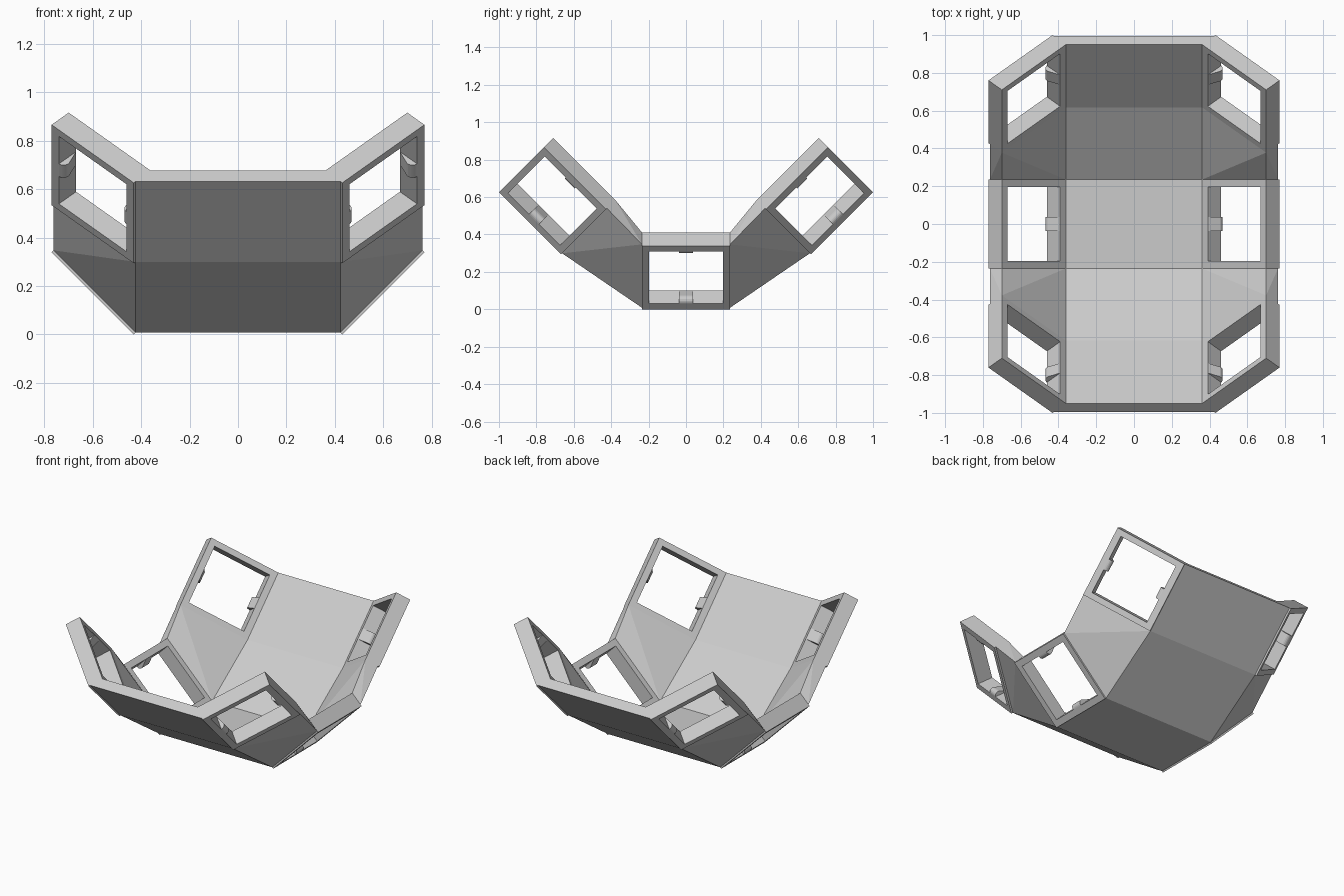
import bpy, bmesh
from math import radians, cos, sin, pi
from mathutils import Vector, Matrix

if "Cube" in bpy.data.objects:
    bpy.data.objects.remove(bpy.data.objects["Cube"])

grey = bpy.data.materials.new("plain_grey")
grey.use_nodes = True
colour = (0.6, 0.6, 0.6, 1)
grey.diffuse_color = colour
grey.node_tree.nodes["Principled BSDF"].inputs["Base Color"].default_value = colour

LENGTH, HALF, THICK = 0.48, 0.235, 0.1   # frame along slope, half width, thickness
HOLE = 0.197                             # half size of the square opening
INSET = 0.011                            # webs sit slightly inside the outer face
SIDES = {"left": 1, "right": -1}
ROWS = {"front": -1, "middle": 0, "back": 1}


def place(u, y, n, side, row):
    """Slope position u, width y and inward depth n to model space."""
    s = sin(radians(45))
    p = Vector((side * (0.431 + s * (u - n)), y, s * (u + n)))
    turn = Matrix.Rotation(radians(45 * row), 3, 'X')
    return turn @ p + Vector((0, 0.834 * row, 0.46 * abs(row)))


def finish(bm, name):
    bmesh.ops.recalc_face_normals(bm, faces=bm.faces)
    mesh = bpy.data.meshes.new(name)
    bm.to_mesh(mesh)
    bm.free()
    mesh.materials.append(grey)
    obj = bpy.data.objects.new(name, mesh)
    bpy.context.collection.objects.link(obj)
    return obj


def hull(name, points):
    bm = bmesh.new()
    for p in points:
        bm.verts.new(p)
    out = bmesh.ops.convex_hull(bm, input=bm.verts)
    loose = {v for v in out["geom_interior"] if isinstance(v, bmesh.types.BMVert)}
    bmesh.ops.delete(bm, geom=list(loose), context='VERTS')
    bmesh.ops.dissolve_limit(bm, angle_limit=radians(0.5),
                             verts=bm.verts, edges=bm.edges)
    return finish(bm, name)


def frame(name, side, row):
    """Square plate with a square opening."""
    bm = bmesh.new()
    corners = ((-1, -1), (1, -1), (1, 1), (-1, 1))
    loops = []
    for hu, hy, n in ((LENGTH / 2, HALF, 0), (LENGTH / 2, HALF, THICK),
                      (HOLE, HOLE, THICK), (HOLE, HOLE, 0)):
        loops.append([bm.verts.new(place(LENGTH / 2 + a * hu, b * hy, n, side, row))
                      for a, b in corners])
    for k in range(4):
        a, b = loops[k], loops[(k + 1) % 4]
        for i in range(4):
            j = (i + 1) % 4
            bm.faces.new((a[i], a[j], b[j], b[i]))
    finish(bm, name)


def clip(name, side, row, end):
    """Rounded retaining nub on the upper or lower edge of an opening."""
    edge, r, w, steps = LENGTH / 2 + end * HOLE, 0.027, 0.037, 20
    profile = [(edge + r * cos(2 * pi * i / steps), r + r * sin(2 * pi * i / steps))
               for i in range(steps)]
    profile += [(edge + end * d, n) for d in (0, 0.035) for n in (0.0005, THICK - 0.0005)]
    obj = hull(name, [place(u, y, n, side, row) for u, n in profile for y in (-w, w)])
    for f in obj.data.polygons:
        f.use_smooth = False


def edge_section(side, row, y):
    return [place(u, y, n, side, row) for u in (0, LENGTH) for n in (INSET, THICK)]


def floor_section(row, y):
    return [place(0, y, n, s, row) for s in SIDES.values() for n in (INSET, THICK)]


# Frames with their clips, and the floor panels between them
for row_name, row in ROWS.items():
    for side_name, side in SIDES.items():
        label = f"{row_name}_{side_name}"
        frame(label + "_frame", side, row)
        clip(label + "_lower_clip", side, row, -1)
        clip(label + "_upper_clip", side, row, 1)
    hull(row_name + "_floor_panel", floor_section(row, -HALF) + floor_section(row, HALF))

# Webs joining the middle row to the tilted end rows
for row_name in ("front", "back"):
    row = ROWS[row_name]
    near, far = row * HALF, -row * HALF
    hull(row_name + "_floor_web", floor_section(0, near) + floor_section(row, far))
    for side_name, side in SIDES.items():
        hull(f"{row_name}_{side_name}_web",
             edge_section(side, 0, near) + edge_section(side, row, far))
